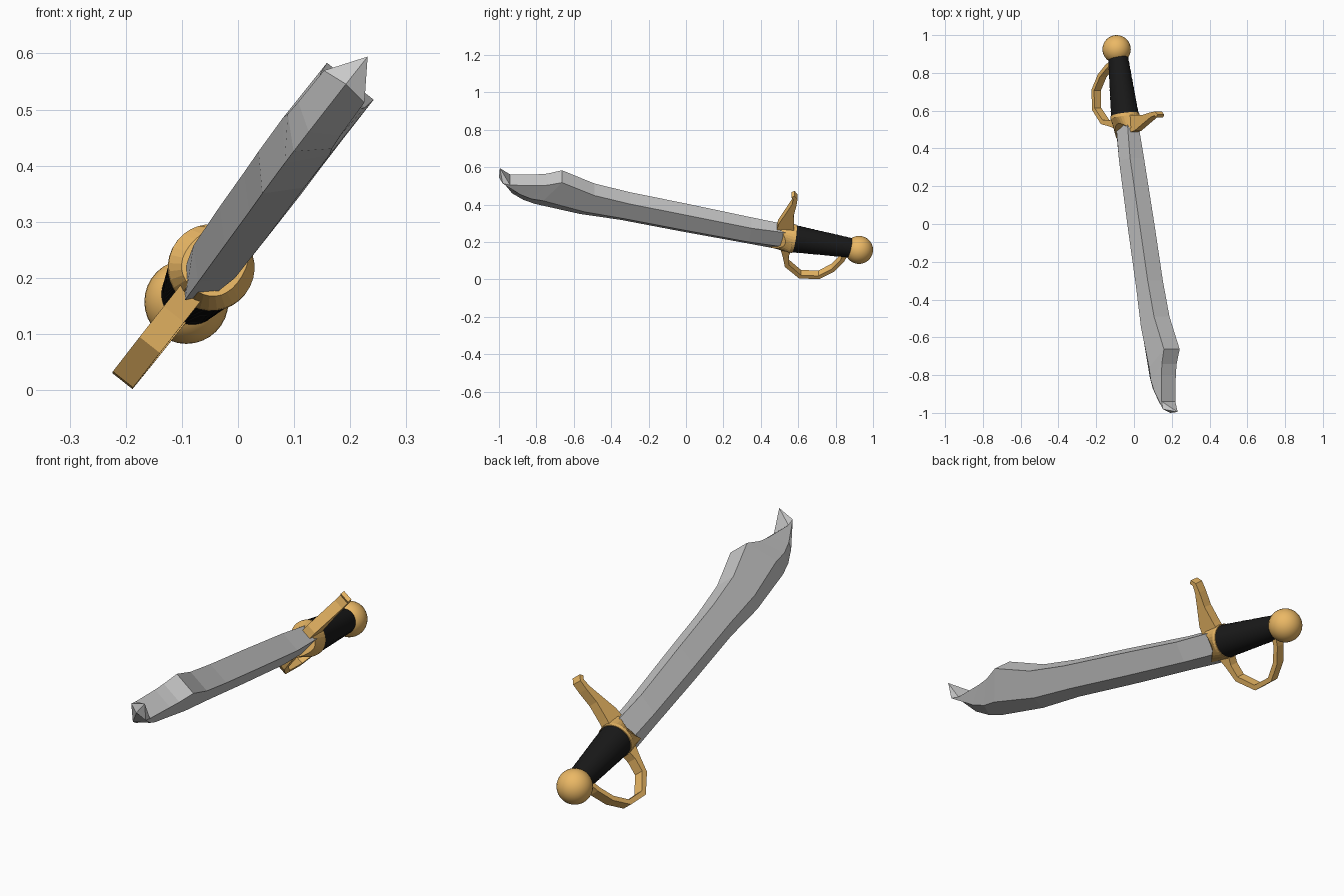
import bpy, bmesh, math
from mathutils import Vector

if "Cube" in bpy.data.objects:
    bpy.data.objects.remove(bpy.data.objects["Cube"])


def mat(name, col):
    m = bpy.data.materials.new(name)
    m.diffuse_color = (*col, 1)
    m.use_nodes = True
    m.node_tree.nodes["Principled BSDF"].inputs["Base Color"].default_value = m.diffuse_color
    return m


GOLD = mat("gold", (0.83, 0.48, 0.13))
BLACK = mat("black", (0.01, 0.01, 0.01))


# The sword lies in a tilted plane: y along it, s across it, t through its thickness
def to_s(y, z):
    return (z - 0.11 + 0.0056 * y) / 0.785


def plane(y, s, t=0):
    d = -0.178 + 0.009 * y + t
    return Vector((0.785 * d + 0.62 * s, y, 0.785 * s - 0.62 * d))


def loft(name, rings, material=None, smooth=False):
    bm = bmesh.new()
    rows = [[bm.verts.new(p) for p in r] for r in rings]
    n = len(rows[0])
    for a, b in zip(rows, rows[1:]):
        for i in range(n):
            j = (i + 1) % n
            bm.faces.new((a[i], a[j], b[j], b[i]))
    bm.faces.new(rows[0][::-1])
    bm.faces.new(rows[-1])
    bmesh.ops.remove_doubles(bm, verts=bm.verts, dist=1e-5)
    bmesh.ops.recalc_face_normals(bm, faces=bm.faces)
    me = bpy.data.meshes.new(name)
    bm.to_mesh(me)
    bm.free()
    ob = bpy.data.objects.new(name, me)
    bpy.context.collection.objects.link(ob)
    if material:
        me.materials.append(material)
    if smooth:
        bpy.context.view_layer.objects.active = ob
        ob.select_set(True)
        bpy.ops.object.shade_smooth_by_angle(angle=math.radians(40))
        ob.select_set(False)
    return ob


# Blade: flat spine, flat sides, bevelled cutting edge
# (spine y, spine z, edge y, edge z, half thickness)
stations = [
    (0.54, 0.270, 0.50, 0.160, 0.036),
    (0.35, 0.302, 0.33, 0.192, 0.047),
    (0.00, 0.374, -0.03, 0.257, 0.050),
    (-0.30, 0.434, -0.35, 0.318, 0.051),
    (-0.49, 0.480, -0.57, 0.350, 0.052),
    (-0.663, 0.550, -0.81, 0.404, 0.053),
    (-0.74, 0.534, -0.87, 0.425, 0.050),
    (-0.80, 0.531, -0.93, 0.460, 0.048),
    (-0.94, 0.532, -1.00, 0.545, 0.046),
]
rings = []
for sy, sz, ey, ez, h in stations:
    ss, es = to_s(sy, sz), to_s(ey, ez)
    ry, rs = ey + 0.33 * (sy - ey), es + 0.33 * (ss - es)
    rings.append([plane(sy, ss, h), plane(ry, rs, h), plane(ey, es),
                  plane(ry, rs, -h), plane(sy, ss, -h)])
tip = plane(-0.995, to_s(-0.995, 0.594))
rings.append([tip, tip.copy(), rings[-1][2], tip.copy(), tip.copy()])


def blade_mesh():
    # The last ring closes onto a raised point above the edge
    bm = bmesh.new()
    rows = [[bm.verts.new(p) for p in r] for r in rings[:-1]]
    for a, b in zip(rows, rows[1:]):
        for i in range(5):
            j = (i + 1) % 5
            bm.faces.new((a[i], a[j], b[j], b[i]))
    bm.faces.new(rows[0][::-1])
    apex = bm.verts.new(tip)
    for i in range(5):
        bm.faces.new((rows[-1][i], rows[-1][(i + 1) % 5], apex))
    bmesh.ops.recalc_face_normals(bm, faces=bm.faces)
    me = bpy.data.meshes.new("blade")
    bm.to_mesh(me)
    bm.free()
    bpy.context.collection.objects.link(bpy.data.objects.new("blade", me))


blade_mesh()

# Grip axis within the plane
A = Vector((0.57, to_s(0.57, 0.218)))
B = Vector((0.88, to_s(0.88, 0.168)))
axis = (B - A).normalized()
side = Vector((-axis.y, axis.x))


def circle(c, r, n=32):
    out = []
    for k in range(n):
        a = 2 * math.pi * k / n
        q = c + side * (r * math.cos(a))
        out.append(plane(q.x, q.y, r * math.sin(a)))
    return out


# Grip with fine wrapped ridges
N = 28
loft("grip", [circle(A.lerp(B, i / N), 0.073 - 0.021 * i / N + 0.0015 * (i % 2))
              for i in range(N + 1)], BLACK, True)

# Pommel
bpy.ops.mesh.primitive_uv_sphere_add(segments=32, ring_count=16, radius=0.075,
                                     location=plane(0.925, to_s(0.925, 0.157)))
pommel = bpy.context.object
pommel.name = "pommel"
pommel.data.materials.append(GOLD)
bpy.ops.object.shade_smooth_by_angle(angle=math.radians(40))
pommel.select_set(False)

# Collar: round at the grip, drawn to points along spine and edge
front = []
for k in range(32):
    a = 2 * math.pi * k / 32
    c, s = math.cos(a), math.sin(a)
    reach = 0.04 + (0.045 if c > 0 else 0.075) * c * c
    q = A - axis * reach + side * (0.073 * c)
    front.append(plane(q.x, q.y, 0.054 * s))
loft("guard_collar", [circle(A + axis * 0.008, 0.077), circle(A - axis * 0.008, 0.077), front], GOLD)


# Flat bars of the guard: (y, z, half height) along a path
def bar(name, pts, width=0.023):
    path = [Vector((y, to_s(y, z))) for y, z, _ in pts]
    rs = []
    for i, p in enumerate(path):
        d = (path[min(i + 1, len(path) - 1)] - path[max(i - 1, 0)]).normalized()
        nrm = Vector((-d.y, d.x)) * pts[i][2]
        rs.append([plane((p + nrm * a).x, (p + nrm * a).y, width * b)
                   for a, b in ((1, 1), (1, -1), (-1, -1), (-1, 1))])
    loft(name, rs, GOLD)


bar("knuckle_bow", [(0.535, 0.19, 0.035), (0.533, 0.135, 0.016), (0.540, 0.085, 0.013),
                    (0.61, 0.027, 0.012), (0.71, 0.024, 0.011), (0.785, 0.062, 0.011),
                    (0.835, 0.112, 0.011), (0.862, 0.16, 0.012)])
bar("guard_hook", [(0.53, 0.25, 0.05), (0.535, 0.30, 0.042), (0.555, 0.36, 0.022),
                   (0.578, 0.41, 0.013), (0.585, 0.44, 0.011), (0.572, 0.455, 0.009)])
